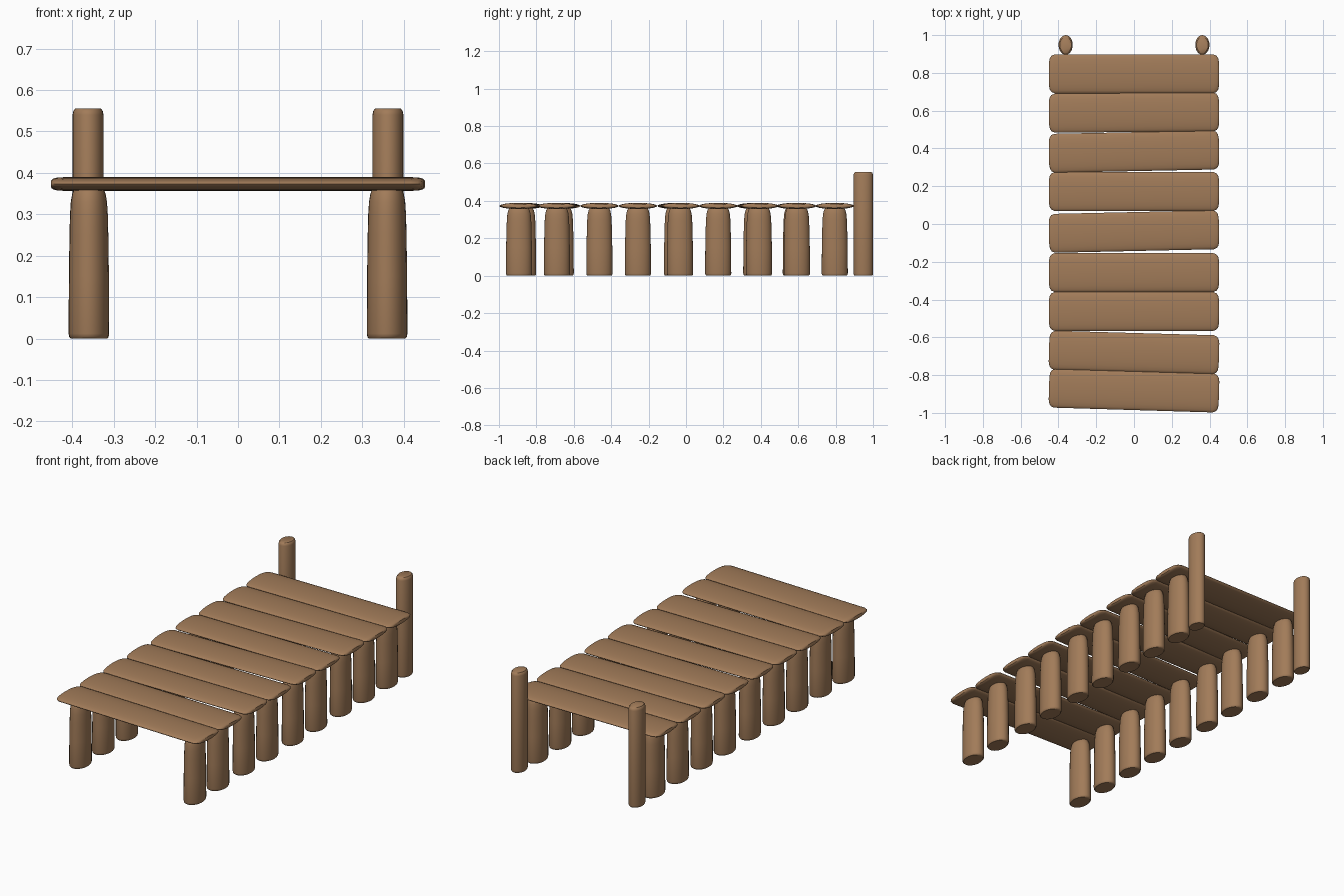
import bpy, bmesh, math
from mathutils import Matrix

if "Cube" in bpy.data.objects:
    bpy.data.objects.remove(bpy.data.objects["Cube"])

wood = bpy.data.materials.new("wood")
wood.diffuse_color = (0.36, 0.20, 0.10, 1)
wood.use_nodes = True
wood.node_tree.nodes["Principled BSDF"].inputs["Base Color"].default_value = wood.diffuse_color


def loft(name, rings, rx, ry, matrix, sides=24):
    """Elliptical log: rings are (height, scale) along local z."""
    bm = bmesh.new()
    loops = []
    for h, s in rings:
        loops.append([bm.verts.new((rx * s * math.cos(2 * math.pi * i / sides),
                                    ry * s * math.sin(2 * math.pi * i / sides), h))
                      for i in range(sides)])
    for a, b in zip(loops, loops[1:]):
        for i in range(sides):
            j = (i + 1) % sides
            bm.faces.new((a[i], a[j], b[j], b[i]))
    bm.faces.new(loops[0][::-1])
    bm.faces.new(loops[-1])
    bm.transform(matrix)
    bmesh.ops.recalc_face_normals(bm, faces=bm.faces)
    me = bpy.data.meshes.new(name)
    bm.to_mesh(me)
    bm.free()
    ob = bpy.data.objects.new(name, me)
    me.materials.append(wood)
    bpy.context.collection.objects.link(ob)
    bpy.context.view_layer.objects.active = ob
    bpy.ops.object.select_all(action='DESELECT')
    ob.select_set(True)
    bpy.ops.object.shade_smooth_by_angle(angle=math.radians(40))
    return ob


# Ring profiles: plank, short support and tall mooring post
plank_end = [(0.45, 0.60), (0.446, 0.80), (0.437, 0.93), (0.42, 1.0)]
plank_rings = [(-h, s) for h, s in plank_end] + plank_end[::-1]
support_rings = [(0, 0.90), (0.004, 0.97), (0.012, 1.0), (0.15, 0.985), (0.25, 0.955),
                 (0.30, 0.93), (0.33, 0.89), (0.35, 0.82), (0.362, 0.72), (0.37, 0.58)]
post_rings = [(0, 0.90), (0.004, 0.97), (0.012, 1.0), (0.54, 1.0),
              (0.55, 0.94), (0.555, 0.82)]

# Deck planks with a pair of supports each: (centre y, twist)
rows = [(0.795, 0.0), (0.59, 0.008), (0.383, 0.02), (0.172, 0.0), (-0.04, 0.022),
        (-0.257, 0.0), (-0.463, 0.0), (-0.68, -0.028), (-0.882, -0.03)]
lay_along_x = Matrix.Rotation(math.pi / 2, 4, 'Y')
for y, twist in rows:
    base = Matrix.Translation((0, y, 0)) @ Matrix.Rotation(twist, 4, 'Z')
    loft("deck_plank", plank_rings, 0.0165, 0.103,
         base @ Matrix.Translation((0, 0, 0.373)) @ lay_along_x)
    for side in (-1, 1):
        loft("support_post", support_rings, 0.049, 0.07,
             base @ Matrix.Translation((side * 0.36, 0, 0)))

# Tall posts at the back end
for side in (-1, 1):
    loft("mooring_post", post_rings, 0.0375, 0.052,
         Matrix.Translation((side * 0.362, 0.948, 0)))
